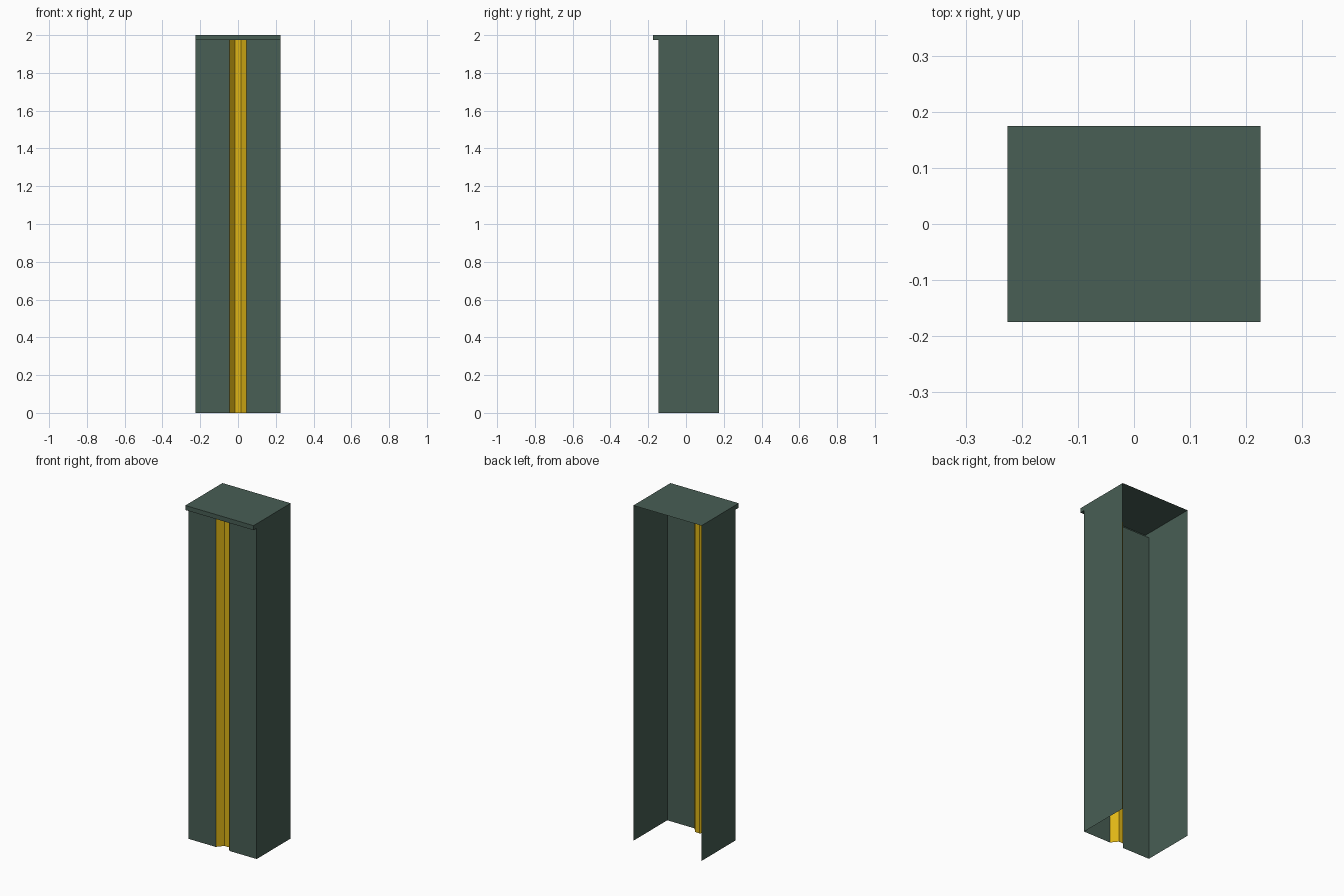
import bpy, bmesh

if "Cube" in bpy.data.objects:
    bpy.data.objects.remove(bpy.data.objects["Cube"])

X = 0.225                      # half width
FRONT, BACK, LIP = -0.145, 0.175, -0.175
TOP, UNDER = 2.0, 1.973        # top sheet and underside of the lip
# recessed channel in plan, left to right
CHANNEL = [(-0.045, FRONT), (-0.015, FRONT + 0.037),
           (0.015, FRONT + 0.037), (0.045, FRONT)]


def material(name, colour):
    m = bpy.data.materials.new(name)
    m.diffuse_color = (*colour, 1)
    m.use_nodes = True
    m.node_tree.nodes["Principled BSDF"].inputs["Base Color"].default_value = m.diffuse_color
    return m


def sheet_object(name, faces, mat):
    """Thin sheet-metal part from polygons, welded at shared corners."""
    bm = bmesh.new()
    for pts in faces:
        bm.faces.new([bm.verts.new(p) for p in pts])
    bmesh.ops.remove_doubles(bm, verts=bm.verts, dist=1e-5)
    me = bpy.data.meshes.new(name)
    bm.to_mesh(me)
    bm.free()
    me.materials.append(mat)
    ob = bpy.data.objects.new(name, me)
    bpy.context.collection.objects.link(ob)
    return ob


def upright(a, b):
    """Vertical strip between two plan points."""
    return [(*a, 0), (*b, 0), (*b, UNDER), (*a, UNDER)]


green = material("dark_green", (0.065, 0.112, 0.089))
yellow = material("yellow", (0.73, 0.46, 0.008))

# front panels either side of the channel
faces = [upright((-X, FRONT), CHANNEL[0]), upright(CHANNEL[3], (X, FRONT))]

# side walls, with the lip ends included
side = [(FRONT, 0), (BACK, 0), (BACK, TOP), (LIP, TOP), (LIP, UNDER), (FRONT, UNDER)]
faces.append([(X, y, z) for y, z in side])
faces.append([(-X, y, z) for y, z in reversed(side)])

# top sheet, lip front and lip underside (closing the channel head)
faces.append([(-X, LIP, TOP), (X, LIP, TOP), (X, BACK, TOP), (-X, BACK, TOP)])
faces.append([(-X, LIP, UNDER), (X, LIP, UNDER), (X, LIP, TOP), (-X, LIP, TOP)])
faces.append([(-X, LIP, UNDER), (-X, FRONT, UNDER)]
             + [(x, y, UNDER) for x, y in CHANNEL]
             + [(X, FRONT, UNDER), (X, LIP, UNDER)])
sheet_object("casing", faces, green)

# yellow channel strip, open at the back and bottom like the casing
sheet_object("channel_strip",
             [upright(a, b) for a, b in zip(CHANNEL, CHANNEL[1:])], yellow)
